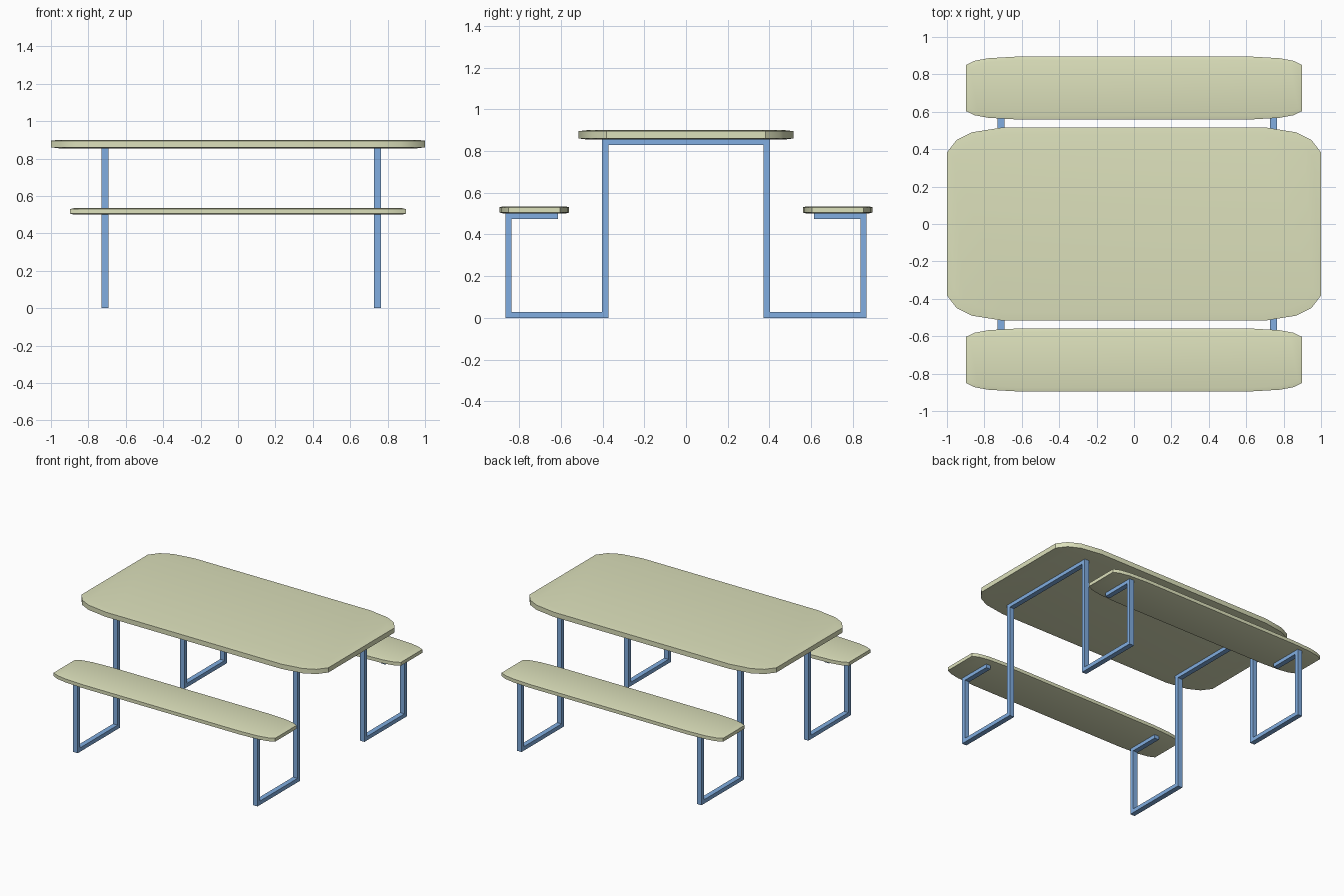
import bpy, bmesh
from mathutils import Vector

if "Cube" in bpy.data.objects:
    bpy.data.objects.remove(bpy.data.objects["Cube"])


def material(name, color):
    m = bpy.data.materials.new(name)
    m.diffuse_color = color
    m.use_nodes = True
    m.node_tree.nodes["Principled BSDF"].inputs["Base Color"].default_value = m.diffuse_color
    return m


def add_object(name, bm, mat):
    bmesh.ops.recalc_face_normals(bm, faces=bm.faces)
    me = bpy.data.meshes.new(name)
    bm.to_mesh(me)
    bm.free()
    me.materials.append(mat)
    ob = bpy.data.objects.new(name, me)
    bpy.context.collection.objects.link(ob)
    return ob


WOOD = material("pale_green_board", (0.72, 0.75, 0.50, 1))
STEEL = material("blue_steel", (0.22, 0.42, 0.75, 1))

# One rounded corner, mirrored to all four quadrants
CORNER = [(1, 0.382), (0.95, 0.448), (0.868, 0.49), (0.71, 0.515)]
OUTLINE = (CORNER + [(-x, y) for x, y in reversed(CORNER)]
           + [(-x, -y) for x, y in CORNER]
           + [(x, -y) for x, y in reversed(CORNER)])


# Board with a faintly sloped rim on both faces
def board(name, sx, sy, cy, z0, z1, inset):
    bm = bmesh.new()
    hx, hy = sx, sy * 0.515
    kx, ky = 1 - inset / hx, 1 - inset / hy
    rings = []
    for z, ax, ay in ((z0, kx, ky), (z0 + 0.005, 1, 1),
                      (z1 - 0.005, 1, 1), (z1, kx, ky)):
        rings.append([bm.verts.new((x * sx * ax, cy + y * sy * ay, z))
                      for x, y in OUTLINE])
    n = len(OUTLINE)
    for a, b in zip(rings, rings[1:]):
        for i in range(n):
            j = (i + 1) % n
            bm.faces.new((a[i], a[j], b[j], b[i]))
    bm.faces.new(rings[0])
    bm.faces.new(rings[-1])
    ob = add_object(name, bm, WOOD)
    bpy.ops.object.select_all(action='DESELECT')
    bpy.context.view_layer.objects.active = ob
    ob.select_set(True)
    bpy.ops.object.shade_smooth_by_angle(angle=0.5)


board("table_top", 1.0, 1.0, 0, 0.855, 0.90, 0.04)
for side, name in ((-1, "front_bench_seat"), (1, "back_bench_seat")):
    board(name, 0.897, 0.325, side * 0.727, 0.50, 0.535, 0.02)

# Centre line of the bent frame in the y-z plane
HALF = [(0.614, 0.487), (0.85, 0.487), (0.85, 0.0135),
        (0.387, 0.0135), (0.387, 0.842)]
PATH = [(-y, z) for y, z in HALF] + list(reversed(HALF))


# Rectangular tube swept along the path with mitred corners
def frame(name, cx, width=0.037, r=0.0145):
    pts = [Vector(p) for p in PATH]
    dirs = [(b - a).normalized() for a, b in zip(pts, pts[1:])]
    bm = bmesh.new()
    rings = []
    for i, p in enumerate(pts):
        d0, d1 = dirs[max(i - 1, 0)], dirs[min(i, len(dirs) - 1)]
        n0, n1 = Vector((-d0.y, d0.x)), Vector((-d1.y, d1.x))
        off = (n0 if (n0 - n1).length < 1e-4 else n0 + n1) * r
        rings.append([bm.verts.new((cx + s * width / 2, q.x, q.y))
                      for s, q in ((-1, p - off), (1, p - off),
                                   (1, p + off), (-1, p + off))])
    for a, b in zip(rings, rings[1:]):
        for i in range(4):
            j = (i + 1) % 4
            bm.faces.new((a[i], a[j], b[j], b[i]))
    bm.faces.new(rings[0])
    bm.faces.new(rings[-1])
    bmesh.ops.translate(bm, verts=bm.verts, vec=(0, 0, 0.001))
    add_object(name, bm, STEEL)


frame("left_leg_frame", -0.712)
frame("right_leg_frame", 0.745)
